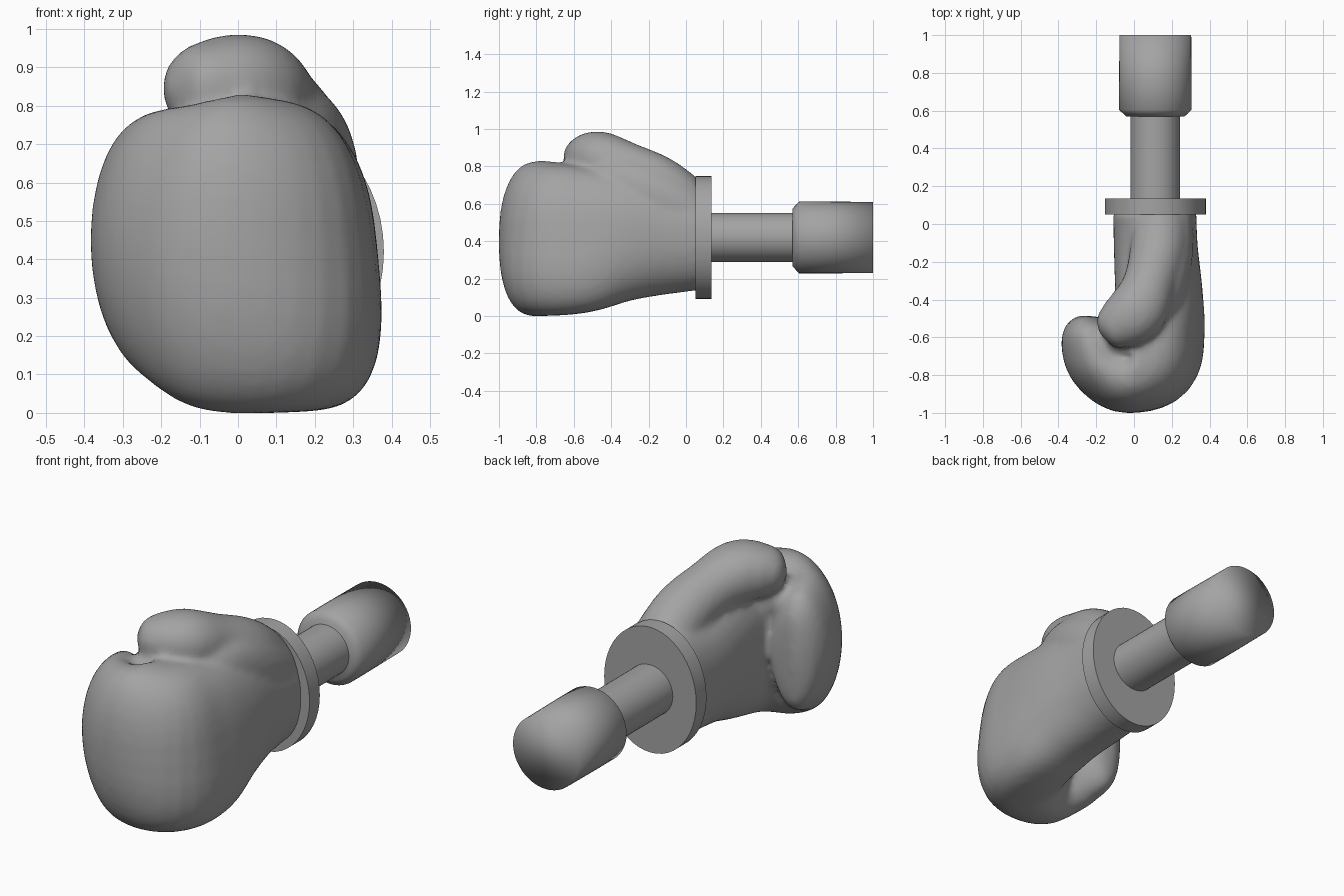
import bpy, bmesh, math
from mathutils import Vector

if "Cube" in bpy.data.objects:
    bpy.data.objects.remove(bpy.data.objects["Cube"])

grey = bpy.data.materials.new("mid_grey")
grey.diffuse_color = (0.37, 0.37, 0.37, 1)
grey.use_nodes = True
grey.node_tree.nodes["Principled BSDF"].inputs["Base Color"].default_value = grey.diffuse_color


def make_object(name, bm):
    bmesh.ops.recalc_face_normals(bm, faces=bm.faces)
    mesh = bpy.data.meshes.new(name)
    bm.to_mesh(mesh)
    bm.free()
    mesh.materials.append(grey)
    ob = bpy.data.objects.new(name, mesh)
    bpy.context.collection.objects.link(ob)
    return ob


def spline(keys, steps):
    """Catmull-Rom samples through rows of numbers."""
    out = []
    for i in range(len(keys) - 1):
        a, b, c, d = (keys[min(max(i + k, 0), len(keys) - 1)] for k in (-1, 0, 1, 2))
        for s in range(steps):
            t = s / steps
            out.append([0.5 * (2 * q + (r - p) * t + (2 * p - 5 * q + 4 * r - u) * t * t
                               + (3 * q - p - 3 * r + u) * t ** 3)
                        for p, q, r, u in zip(a, b, c, d)])
    out.append(list(keys[-1]))
    return out


def loft(bm, keys, steps=5, n=40):
    """Tube along a path; rows are x, y, z, half width, half height, roundness, lean."""
    rows = spline(keys, steps)
    pts = [Vector(r[:3]) for r in rows]
    rings = []
    for i, r in enumerate(rows):
        tangent = (pts[min(i + 1, len(pts) - 1)] - pts[max(i - 1, 0)]).normalized()
        side = tangent.cross(Vector((0, 0, 1))).normalized()
        up = side.cross(tangent)
        w, h, e, lean = r[3:]
        ring = []
        for k in range(n):
            a = 2 * math.pi * k / n
            u = math.copysign(abs(math.cos(a)) ** (2 / e), math.cos(a)) * w
            v = math.copysign(abs(math.sin(a)) ** (2 / e), math.sin(a)) * h
            co = pts[i] + side * (u + lean * v) + up * v
            co.y = min(co.y, 0.08)  # stay in front of the cuff's far face
            ring.append(bm.verts.new(co))
        rings.append(ring)
    for a, b in zip(rings, rings[1:]):
        for k in range(n):
            bm.faces.new((a[k], a[(k + 1) % n], b[(k + 1) % n], b[k]))
    bm.faces.new(rings[0])
    bm.faces.new(rings[-1])


def lathe(name, profile, x_scale=1.0, n=48):
    """Turned part about the handle axis; profile is (y, radius) pairs."""
    bm = bmesh.new()
    rings = [[bm.verts.new((0.113 + x_scale * r * math.cos(2 * math.pi * k / n), y,
                            0.42 + r * math.sin(2 * math.pi * k / n)))
              for k in range(n)] for y, r in profile]
    for a, b in zip(rings, rings[1:]):
        for k in range(n):
            bm.faces.new((a[k], a[(k + 1) % n], b[(k + 1) % n], b[k]))
    bm.faces.new(rings[0])
    bm.faces.new(rings[-1])
    return make_object(name, bm)


def smooth(ob, angle=None):
    bpy.ops.object.select_all(action='DESELECT')
    ob.select_set(True)
    bpy.context.view_layer.objects.active = ob
    if angle is None:
        bpy.ops.object.shade_smooth()
    else:
        bpy.ops.object.shade_smooth_by_angle(angle=math.radians(angle))


# Glove: wrist and palm that curl round into the fingers
bm = bmesh.new()
loft(bm, [
    (0.11, 0.07, 0.43, 0.22, 0.29, 2.2, 0),
    (0.115, -0.12, 0.422, 0.222, 0.308, 2.2, 0),
    (0.13, -0.35, 0.425, 0.23, 0.355, 2.4, 0.06),
    (0.13, -0.56, 0.41, 0.232, 0.395, 2.8, 0.12),
    (0.085, -0.72, 0.41, 0.25, 0.41, 2.7, 0.10),
    (-0.05, -0.79, 0.418, 0.212, 0.413, 2.3, 0),
    (-0.17, -0.74, 0.435, 0.18, 0.368, 2.0, 0),
    (-0.225, -0.64, 0.443, 0.164, 0.337, 1.95, 0),
    (-0.255, -0.55, 0.44, 0.128, 0.295, 2, 0),
    (-0.265, -0.50, 0.44, 0.07, 0.22, 2, 0),
    (-0.266, -0.485, 0.44, 0.01, 0.06, 2, 0)])
# Thumb folded over the top of the fist
loft(bm, [
    (0.14, 0.08, 0.52, 0.15, 0.15, 2, 0),
    (0.13, -0.13, 0.695, 0.15, 0.15, 2, 0),
    (0.08, -0.32, 0.79, 0.14, 0.14, 2, 0),
    (0.015, -0.46, 0.838, 0.16, 0.148, 2.1, 0),
    (-0.085, -0.53, 0.845, 0.135, 0.125, 2.1, 0),
    (-0.155, -0.56, 0.845, 0.09, 0.085, 2, 0),
    (-0.185, -0.575, 0.845, 0.01, 0.01, 2, 0)])
# Padding that blends the thumb's outer flank into the hand
loft(bm, [
    (0.18, 0.08, 0.50, 0.13, 0.15, 2, 0),
    (0.185, -0.12, 0.62, 0.13, 0.16, 2, 0),
    (0.165, -0.30, 0.70, 0.12, 0.15, 2, 0),
    (0.13, -0.46, 0.73, 0.09, 0.11, 2, 0),
    (0.10, -0.56, 0.74, 0.02, 0.03, 2, 0)])
# Padding under the thumb tip, in the fold of the fingers
loft(bm, [
    (-0.25, -0.67, 0.62, 0.02, 0.02, 2, 0),
    (-0.20, -0.65, 0.64, 0.09, 0.09, 2, 0),
    (-0.10, -0.62, 0.68, 0.11, 0.11, 2, 0),
    (0.02, -0.60, 0.70, 0.11, 0.11, 2, 0),
    (0.10, -0.60, 0.70, 0.02, 0.02, 2, 0)])
glove = make_object("glove", bm)
remesh = glove.modifiers.new("join", 'REMESH')
remesh.mode = 'VOXEL'
remesh.voxel_size = 0.018
remesh.use_smooth_shade = True
soften = glove.modifiers.new("soften", 'SMOOTH')
soften.factor = 0.5
soften.iterations = 7

# Oval cuff plate, shaft and grip
smooth(lathe("cuff_plate", [(0.05, 0.328), (0.135, 0.328)], 0.267 / 0.328), 40)
smooth(lathe("shaft", [(0.12, 0.131), (0.60, 0.131)]), 40)
smooth(lathe("grip", [(0.57, 0.155), (0.605, 0.192), (0.75, 0.192), (1.0, 0.19)]))
